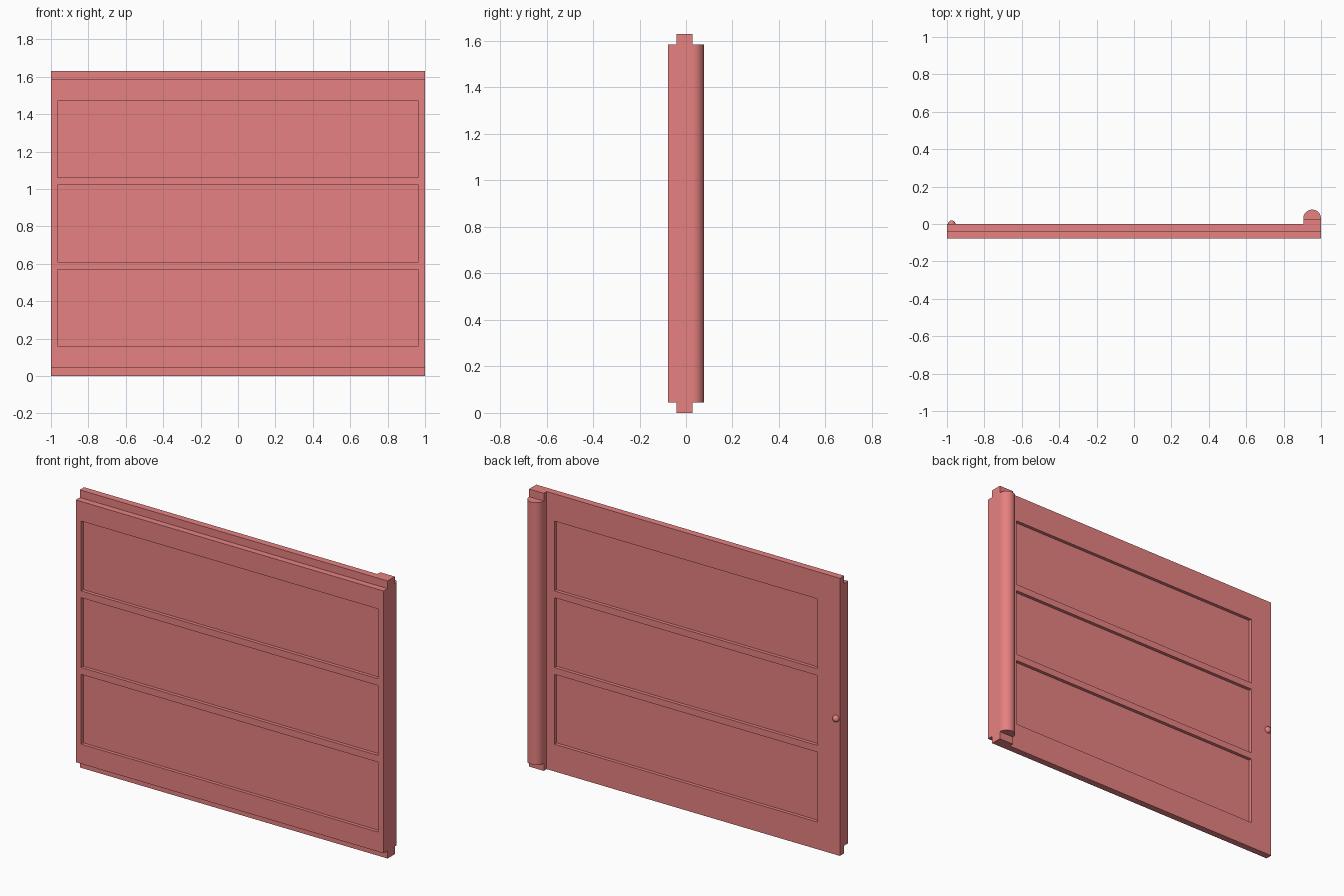
import bpy, bmesh, math
from mathutils import Matrix, Vector

if "Cube" in bpy.data.objects:
    bpy.data.objects.remove(bpy.data.objects["Cube"])

HEIGHT, LIP = 1.63, 0.045
FRONT, LIP_Y, BACK = -0.077, -0.04, 0.0
POST_X, POST_R = 0.905, 0.0475
LIP_BACK = 0.027
RECESS = 0.02

mat = bpy.data.materials.new("red_paint")
mat.diffuse_color = (0.80, 0.22, 0.22, 1)
mat.use_nodes = True
mat.node_tree.nodes["Principled BSDF"].inputs["Base Color"].default_value = mat.diffuse_color


def finish(name, bm):
    bmesh.ops.recalc_face_normals(bm, faces=bm.faces[:])
    me = bpy.data.meshes.new(name)
    bm.to_mesh(me)
    bm.free()
    ob = bpy.data.objects.new(name, me)
    bpy.context.collection.objects.link(ob)
    me.materials.append(mat)
    return ob


def extrude(bm, points, offset):
    face = bm.faces.new([bm.verts.new(p) for p in points])
    top = bmesh.ops.extrude_face_region(bm, geom=[face], use_keep_orig=True)["geom"]
    bmesh.ops.translate(bm, vec=Vector(offset),
                        verts=[g for g in top if isinstance(g, bmesh.types.BMVert)])


def box(bm, lo, hi):
    size = [h - l for l, h in zip(lo, hi)]
    mid = [(l + h) / 2 for l, h in zip(lo, hi)]
    bmesh.ops.create_cube(bm, size=1, matrix=Matrix.Translation(mid) @ Matrix.Diagonal((*size, 1)))


def smooth(ob):
    bpy.ops.object.select_all(action='DESELECT')
    ob.select_set(True)
    bpy.context.view_layer.objects.active = ob
    bpy.ops.object.shade_smooth_by_angle(angle=math.radians(35))


# Door panel: stepped section swept across the full width
bm = bmesh.new()
section = [(FRONT, LIP), (LIP_Y, LIP), (LIP_Y, 0), (BACK, 0),
           (BACK, HEIGHT), (LIP_Y, HEIGHT), (LIP_Y, HEIGHT - LIP), (FRONT, HEIGHT - LIP)]
extrude(bm, [(-1, y, z) for y, z in section], (2, 0, 0))
panel = finish("door_panel", bm)

# Three shallow recesses on each face, wider on the front
bm = bmesh.new()
for i in range(3):
    z = 0.16 + 0.45 * i
    box(bm, (-0.965, FRONT - 0.05, z), (0.965, FRONT + RECESS, z + 0.41))
    box(bm, (-0.855, BACK - RECESS, z), (0.855, BACK + 0.05, z + 0.41))
cutter = finish("recess_cutter", bm)
cutter.hide_render = True
cutter.hide_viewport = True
cut = panel.modifiers.new("recesses", 'BOOLEAN')
cut.operation, cut.solver, cut.object = 'DIFFERENCE', 'EXACT', cutter

# Round-backed edge post
bm = bmesh.new()
cx, cy = 1 - POST_R, 0.077 - POST_R
arc = [(cx + POST_R * math.cos(math.pi * i / 24), cy + POST_R * math.sin(math.pi * i / 24), LIP)
       for i in range(25)]
extrude(bm, [(POST_X, BACK, LIP), (1, BACK, LIP)] + arc, (0, 0, HEIGHT - 2 * LIP))
smooth(finish("edge_post", bm))

# Tongues at both ends of the post
bm = bmesh.new()
for z in (0, HEIGHT - LIP):
    box(bm, (POST_X, BACK, z), (1, LIP_BACK, z + LIP))
finish("post_tongues", bm)

# Small round knob
bm = bmesh.new()
bmesh.ops.create_uvsphere(bm, u_segments=24, v_segments=12, radius=0.02,
                          matrix=Matrix.Translation((-0.975, BACK - 0.001, 0.80)))
smooth(finish("knob", bm))
